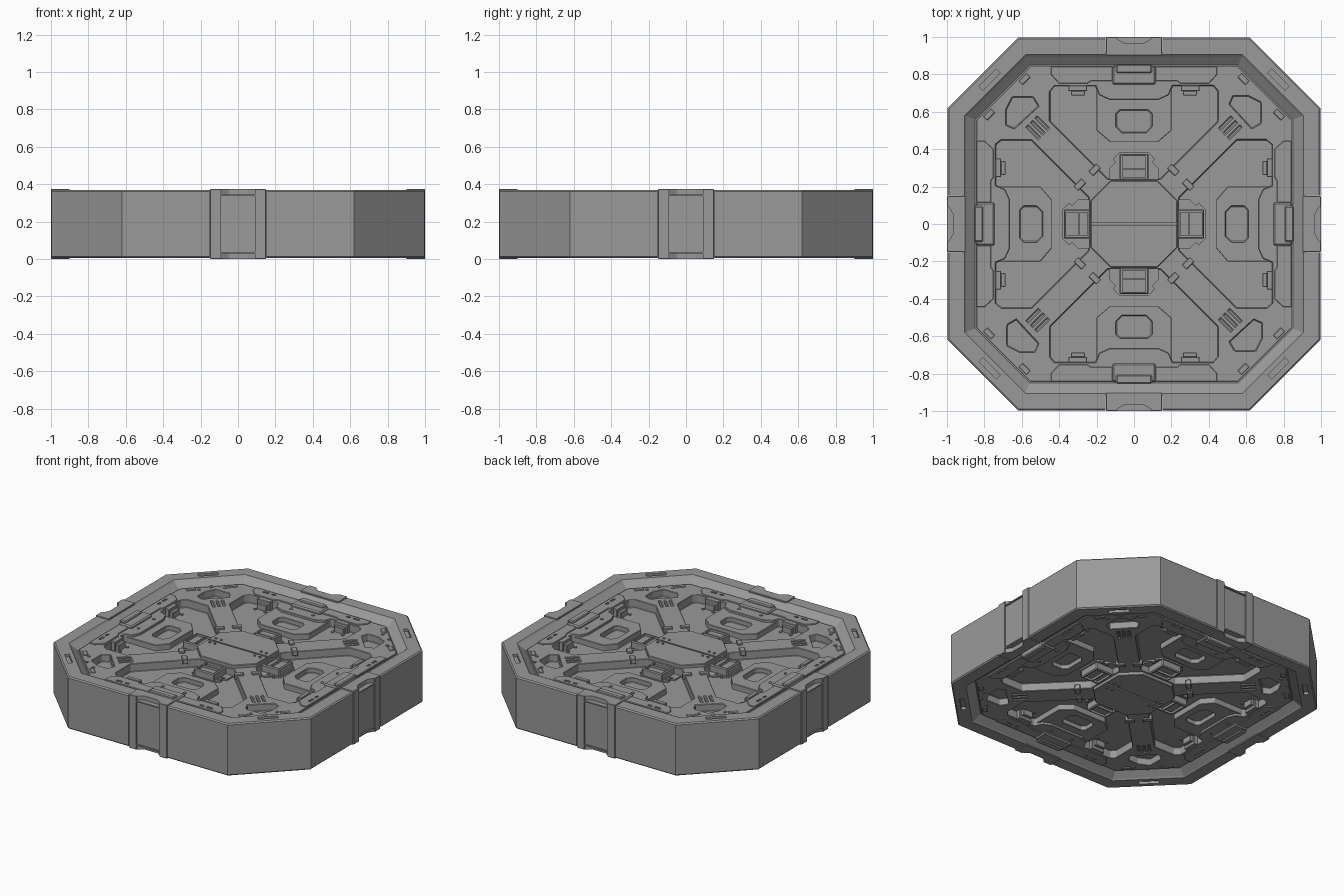
import bpy, bmesh
from math import cos, sin, pi, radians

if "Cube" in bpy.data.objects:
    bpy.data.objects.remove(bpy.data.objects["Cube"])

H = 0.375  # full height; every part is mirrored about H / 2
FLOOR = 0.278  # bay floor level
grey = bpy.data.materials.new("dark_grey")
grey.diffuse_color = (0.32, 0.32, 0.32, 1)
grey.use_nodes = True
grey.node_tree.nodes["Principled BSDF"].inputs["Base Color"].default_value = grey.diffuse_color


def octagon(r, c=None):
    c = 0.62 - 0.414 * (1 - r) if c is None else c
    return [(c, -r), (r, -c), (r, c), (c, r), (-c, r), (-r, c), (-r, -c), (-c, -r)]


def rect(cx, cy, w, h, deg=0):
    a = radians(deg)
    return [(cx + x * cos(a) - y * sin(a), cy + x * sin(a) + y * cos(a))
            for x, y in ((-w / 2, -h / 2), (w / 2, -h / 2), (w / 2, h / 2), (-w / 2, h / 2))]


def ngon(cx, cy, r, n=8):
    return [(cx + r * cos(2 * pi * i / n), cy + r * sin(2 * pi * i / n)) for i in range(n)]


def sym(half):
    """Close a right-half outline by mirroring it in x."""
    return half + [(-x, y) for x, y in reversed(half)]


def add_prism(bm, pts, z0, z1):
    lo = [bm.verts.new((x, y, z0)) for x, y in pts]
    hi = [bm.verts.new((x, y, z1)) for x, y in pts]
    bm.faces.new(lo)
    bm.faces.new(hi)
    for i in range(len(pts)):
        j = (i + 1) % len(pts)
        bm.faces.new((lo[i], lo[j], hi[j], hi[i]))


def finish(name, bm):
    bmesh.ops.recalc_face_normals(bm, faces=bm.faces)
    me = bpy.data.meshes.new(name)
    bm.to_mesh(me)
    bm.free()
    me.materials.append(grey)
    ob = bpy.data.objects.new(name, me)
    bpy.context.collection.objects.link(ob)
    return ob


def chamfer(ob, width):
    md = ob.modifiers.new("chamfer", 'BEVEL')
    md.width, md.segments, md.limit_method = width, 1, 'ANGLE'


def build(name, shapes, turns=4, flip=True, pair=False, bevel=0):
    """Prisms (outline, z0, z1) repeated on each side, on both faces."""
    bm = bmesh.new()
    for pts, z0, z1 in shapes:
        for m in ((1, -1) if pair else (1,)):
            for k in range(turns):
                c, s = round(cos(k * pi / 2)), round(sin(k * pi / 2))
                q = [(m * x * c - y * s, m * x * s + y * c) for x, y in pts]
                add_prism(bm, q, z0, z1)
                if flip:
                    add_prism(bm, q, H - z1, H - z0)
    ob = finish(name, bm)
    if bevel:
        chamfer(ob, bevel)
    return ob


def cut(ob, cutter):
    md = ob.modifiers.new("cut", 'BOOLEAN')
    md.object, md.operation, md.solver = cutter, 'DIFFERENCE', 'EXACT'
    cutter.hide_render = True
    cutter.hide_set(True)


# Outer octagonal rim, a closed profile lofted round
top = [(0.998, 0.362), (0.99, 0.37), (0.905, 0.37), (0.895, 0.36), (0.85, 0.325), (0.83, 0.325)]
profile = [(0.998, H / 2)] + top + [(r, H - z) for r, z in reversed(top)]
bm = bmesh.new()
rings = [[bm.verts.new((x, y, z)) for x, y in octagon(r)] for r, z in profile]
for a, b in zip(rings, rings[1:] + rings[:1]):
    for i in range(8):
        j = (i + 1) % 8
        bm.faces.new((a[i], a[j], b[j], b[i]))
rim = finish("rim", bm)
cut(rim, build("rim_slot_cutter", [(rect(0.772, 0.772, 0.13, 0.03, -45), 0.352, 0.4)]))
cut(rim, build("rim_clamp_gap_cutter", [(rect(0, 1.0, 0.304, 0.16), -0.1, H + 0.1)], flip=False))

# Edge clamps with a notch above and a shallow recess on the face
clamp = build("edge_clamp", [(rect(0, 0.95, 0.298, 0.1), 0, H)], flip=False, bevel=0.003)
cut(clamp, build("clamp_notch_cutter",
                 [(sym([(0.09, 1.1), (0.09, 0.99), (0.05, 0.965)]), 0.345, 0.4)]))
cut(clamp, build("clamp_face_cutter", [(rect(0, 1.04, 0.18, 0.1), 0.038, H - 0.038)], flip=False))

# Recessed panel with four bays, corner pockets, arm slots
panel = build("panel", [(octagon(0.843), H - 0.334, 0.334)], turns=1, flip=False)
bay = sym([(0.14, 0.24), (0.45, 0.55), (0.45, 0.71), (0.425, 0.74), (0.205, 0.74), (0.185, 0.69), (0.13, 0.665)])
pocket = [(0.68, 0.65), (0.61, 0.685), (0.53, 0.685), (0.51, 0.64), (0.63, 0.51), (0.68, 0.54)]
cut(panel, build("bay_cutter", [(bay, FLOOR, 0.4)]))
cut(panel, build("pocket_cutter", [(pocket, 0.285, 0.4)]))
cut(panel, build("arm_slot_cutter",
                 [(rect(0.515 + d, 0.515 - d, 0.09, 0.014, 45), 0.325, 0.4) for d in (-0.024, 0, 0.024)]))
chamfer(panel, 0.003)

# Stepped pad in each bay with its own basin
pad = build("bay_pad", [(sym([(0.13, 0.44), (0.2, 0.5), (0.2, 0.75)]), 0.27, 0.318)])
cut(pad, build("basin_cutter",
               [(sym([(0.065, 0.49), (0.095, 0.52), (0.095, 0.59), (0.075, 0.61)]), 0.285, 0.4)]))
chamfer(pad, 0.003)

# Raised border strips along each side, with vent slots
strip = build("border_strip", [([(0.115, 0.765), (0.23, 0.765), (0.25, 0.75), (0.40, 0.75), (0.445, 0.80),
                                 (0.445, 0.842), (0.115, 0.842)], 0.31, 0.341)], pair=True, bevel=0.003)
cut(strip, build("vent_cutter", [(rect(x, 0.812, w, 0.016), 0.330, 0.4)
                                 for x, w in ((0.29, 0.03), (0.35, 0.045))], pair=True))

# Latch joining the panel and rim
build("latch_base", [(rect(0, 0.795, 0.23, 0.1), 0.3, 0.35)], bevel=0.008)
build("latch_cap", [(rect(0, 0.83, 0.19, 0.045), 0.3, 0.361)], bevel=0.006)

# Small hinge clips on the bay edges
build("bay_clip", [(rect(0.3, 0.725, 0.1, 0.03), 0.27, 0.338),
                   (rect(0.3, 0.7, 0.075, 0.025), 0.27, 0.318)], pair=True, bevel=0.003)

# Corner plates
build("corner_plate", [(rect(0.585, 0.775, 0.06, 0.03, -45), 0.31, 0.340)], pair=True, bevel=0.003)

# Centre plate, split along the middle
hub = build("hub_plate", [(octagon(0.232, 0.125), H - 0.356, 0.356)], turns=1, flip=False, bevel=0.004)
cut(hub, build("hub_split_cutter", [(rect(0, 0, 0.46, 0.012), 0.345, 0.4)], turns=1))
build("arm_collar", [(rect(0.25 + d, 0.25 - d, 0.035, 0.06, 45), 0.31, 0.345)
                     for d in (-0.04, 0.04)], bevel=0.003)

# Boxes around the centre plate, each on a base tab
build("hub_tab", [(sym([(0.13, 0.23), (0.13, 0.30), (0.10, 0.33), (0.10, 0.36), (0.075, 0.385)]),
                   0.27, FLOOR + 0.01)])
box = build("hub_box", [(rect(0, 0.305, 0.155, 0.14), 0.27, 0.335)], bevel=0.006)
cut(box, build("hub_box_cutter", [(rect(0, 0.33, 0.125, 0.065), 0.32, 0.4),
                                  (rect(0, 0.269, 0.125, 0.04), 0.32, 0.4)]))

# Bolts
bolts = [(0.085, 0.712, 0.339), (0.26, 0.675, FLOOR + 0.006), (0.34, 0.675, FLOOR + 0.006),
         (0.1, 0.345, FLOOR + 0.016), (0.1, 0.31, FLOOR + 0.016),
         (0.61, 0.73, 0.34), (0.69, 0.69, 0.34)]
build("panel_bolt", [(ngon(x, y, 0.011), z - 0.02, z) for x, y, z in bolts], pair=True)
build("hub_bolt", [(ngon(x, y, 0.009), 0.34, 0.362)
                   for x in (-0.195, -0.155, 0.155, 0.195) for y in (-0.035, 0.035)], turns=1)
